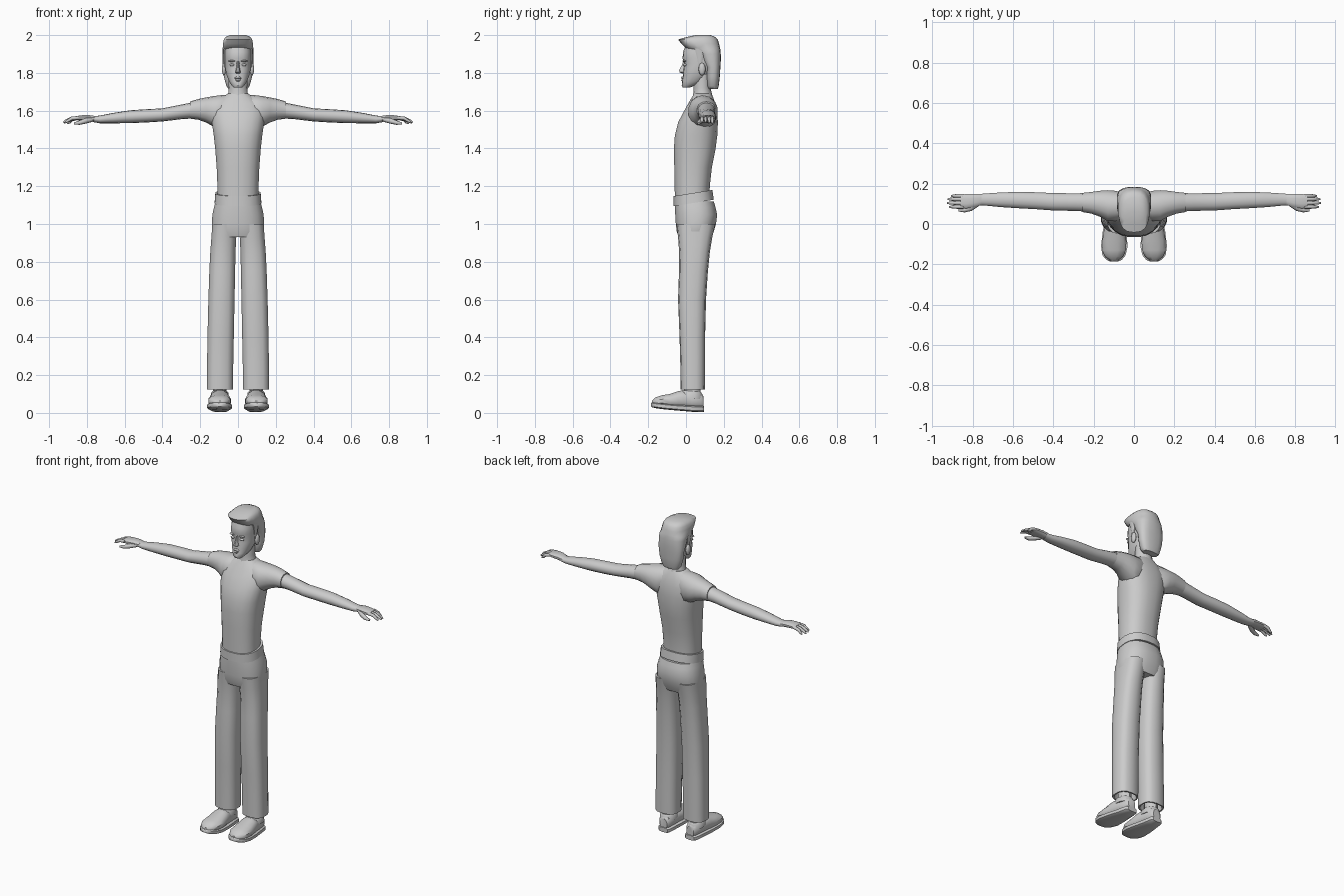
import bpy, bmesh, math
from mathutils import Vector

grey = bpy.data.materials.new("plain grey")
grey.diffuse_color = (0.6, 0.6, 0.6, 1)


def finish(name, bm, angle=40):
    bmesh.ops.recalc_face_normals(bm, faces=bm.faces)
    me = bpy.data.meshes.new(name)
    bm.to_mesh(me)
    bm.free()
    ob = bpy.data.objects.new(name, me)
    me.materials.append(grey)
    bpy.context.collection.objects.link(ob)
    bpy.ops.object.select_all(action='DESELECT')
    bpy.context.view_layer.objects.active = ob
    ob.select_set(True)
    bpy.ops.object.shade_smooth_by_angle(angle=math.radians(angle))
    return ob


def loft(name, axis, sections, n=14, power=2.4, side=1, tilt=0, angle=40):
    """Skin rounded sections (t, a0, a1, b0, b1) along an axis; side=-1 mirrors x."""
    bm = bmesh.new()
    rings = []
    for t, a0, a1, b0, b1 in sections:
        ring = []
        for i in range(n):
            th = 2 * math.pi * (i + 0.5) / n
            c, s = math.cos(th), math.sin(th)
            a = (a0 + a1) / 2 + (a1 - a0) / 2 * math.copysign(abs(c) ** (2 / power), c)
            b = (b0 + b1) / 2 + (b1 - b0) / 2 * math.copysign(abs(s) ** (2 / power), s)
            p = {'x': (t, a, b), 'y': (a, t, b), 'z': (a, b, t + tilt * b)}[axis]
            ring.append(bm.verts.new((p[0] * side, p[1], p[2])))
        rings.append(ring)
    for r, q in zip(rings, rings[1:]):
        for i in range(n):
            bm.faces.new((r[i], r[(i + 1) % n], q[(i + 1) % n], q[i]))
    bm.faces.new(rings[0])
    bm.faces.new(rings[-1])
    return finish(name, bm, angle)


def tube(name, points, radii, side, n=8):
    """Tapered limb through points, sections in the y-z plane turned to the path."""
    bm = bmesh.new()
    pts = [Vector(p) for p in points]
    rings = []
    for k, (p, r) in enumerate(zip(pts, radii)):
        d = (pts[min(k + 1, len(pts) - 1)] - pts[max(k - 1, 0)]).normalized()
        u = d.cross(Vector((0, 0, 1))).normalized()
        v = u.cross(d)
        ring = []
        for i in range(n):
            th = 2 * math.pi * i / n
            w = p + r * (math.cos(th) * u + math.sin(th) * v)
            ring.append(bm.verts.new((w.x * side, w.y, w.z)))
        rings.append(ring)
    for r, q in zip(rings, rings[1:]):
        for i in range(n):
            bm.faces.new((r[i], r[(i + 1) % n], q[(i + 1) % n], q[i]))
    bm.faces.new(rings[0])
    bm.faces.new(rings[-1])
    return finish(name, bm, 60)


def blob(name, centre, size):
    bm = bmesh.new()
    bmesh.ops.create_uvsphere(bm, u_segments=10, v_segments=6, radius=1)
    for v in bm.verts:
        v.co = Vector([c + s * k for c, s, k in zip(centre, size, v.co)])
    return finish(name, bm, 60)


def sym(rows):
    """(z, half width, y0, y1) to full sections."""
    return [(z, -w, w, a, b) for z, w, a, b in rows]


# Torso, belt and hips
loft("shirt", 'z', sym([(1.14, .11, -.06, .125), (1.2, .11, -.061, .127), (1.3, .114, -.063, .138),
     (1.4, .122, -.065, .158), (1.47, .13, -.06, .167), (1.54, .14, -.042, .17), (1.6, .145, -.01, .165),
     (1.64, .125, .012, .155), (1.67, .085, .03, .145), (1.69, .055, .042, .135)]), 20)
loft("belt", 'z', sym([(1.105, .115, -.055, .14), (1.105, .125, -.066, .148), (1.158, .121, -.066, .141),
     (1.158, .108, -.055, .125)]), 20, tilt=.16)
loft("trouser_hips", 'z', sym([(.93, .13, -.04, .135), (.96, .14, -.05, .148), (1.0, .14, -.055, .16),
     (1.05, .137, -.058, .166), (1.09, .128, -.06, .157), (1.12, .12, -.06, .148)]), 20)

# Neck, head and face
loft("neck", 'z', sym([(1.65, .07, .03, .15), (1.685, .054, .038, .138), (1.72, .05, .04, .13),
     (1.8, .052, .04, .13)]), 14, 2)
loft("head", 'z', sym([(1.722, .022, -.016, .02), (1.733, .034, -.023, .045), (1.755, .048, -.02, .10),
     (1.785, .06, -.016, .12), (1.82, .068, -.014, .15), (1.85, .07, -.01, .16), (1.875, .071, -.018, .16),
     (1.91, .071, -.016, .16), (1.95, .068, 0, .15)]), 18, 2.3)
loft("nose", 'z', sym([(1.797, .010, -.022, .01), (1.804, .016, -.037, .01), (1.815, .012, -.038, .01),
     (1.845, .007, -.021, .01), (1.865, .008, -.016, .01)]), 8, 2)
loft("upper_lip", 'z', sym([(1.768, .02, -.022, .01), (1.773, .021, -.026, .01), (1.782, .010, -.022, .01)]), 10, 2)
loft("lower_lip", 'z', sym([(1.755, .012, -.022, .01), (1.761, .017, -.026, .01), (1.767, .02, -.021, .01)]), 10, 2)
loft("hair", 'z', sym([(1.715, .05, .12, .168), (1.73, .062, .11, .173), (1.78, .076, .108, .179),
     (1.83, .082, .105, .182), (1.86, .084, .085, .184), (1.90, .084, .065, .184), (1.922, .084, .035, .182),
     (1.93, .082, .0, .181), (1.955, .08, -.025, .175), (1.977, .076, -.042, .168),
     (1.99, .066, .005, .155), (2.0, .045, .05, .13)]), 18, 2.6, angle=50)

for s, tag in ((1, "left"), (-1, "right")):
    blob(tag + "_eye", (s * .032, -.006, 1.842), (.013, .010, .007))
    blob(tag + "_brow", (s * .033, -.009, 1.863), (.019, .010, .005))
    blob(tag + "_ear", (s * .074, .085, 1.82), (.012, .019, .034))
    loft(tag + "_sideburn", 'z', [(1.83, .06, .074, .066, .08), (1.87, .06, .077, .06, .09),
         (1.93, .06, .08, .045, .1)], 8, 3, s)

    # Arm with sleeve, tapering to the wrist
    loft(tag + "_sleeve", 'x', [(.03, .04, .145, 1.55, 1.683), (.09, .012, .166, 1.5, 1.682),
         (.13, .012, .169, 1.515, 1.677), (.17, .035, .166, 1.538, 1.67), (.21, .05, .16, 1.552, 1.662),
         (.255, .058, .155, 1.558, 1.648), (.255, .064, .15, 1.562, 1.642)], 14, 2.2, s)
    loft(tag + "_arm", 'x', [(.22, .06, .154, 1.56, 1.648), (.3, .064, .153, 1.555, 1.632),
         (.4, .066, .154, 1.543, 1.612), (.48, .072, .158, 1.538, 1.608), (.57, .077, .16, 1.534, 1.602),
         (.66, .083, .157, 1.533, 1.588), (.73, .09, .152, 1.533, 1.574), (.77, .093, .149, 1.54, 1.571)],
         14, 2.1, s)

    # Hand
    loft(tag + "_palm", 'x', [(.755, .094, .149, 1.54, 1.572), (.79, .083, .15, 1.545, 1.577),
         (.83, .076, .149, 1.547, 1.576), (.86, .079, .147, 1.55, 1.571)], 12, 2.6, s)
    for k, (y, tip, drop) in enumerate(((.085, .915, 0), (.104, .925, 0), (.123, .922, .003), (.139, .905, .006))):
        tube(f"{tag}_finger_{k + 1}", [(.845, y, 1.562), (.88, y, 1.559 - drop),
             (tip - .012, y, 1.545 - drop), (tip, y, 1.537 - drop)], [.010, .0095, .0075, .004], s)
    tube(tag + "_thumb", [(.775, .10, 1.553), (.81, .078, 1.545), (.84, .068, 1.536), (.868, .068, 1.532)],
         [.013, .014, .011, .006], s)

    # Trouser leg with a hollow hem
    loft(tag + "_trouser_leg", 'z', [(.2, .045, .145, -.005, .08), (.125, .033, .157, -.019, .092),
         (.125, .025, .166, -.028, .1), (.25, .024, .165, -.03, .101), (.4, .021, .163, -.034, .101),
         (.6, .017, .158, -.042, .106), (.75, .014, .153, -.037, .116), (.85, .012, .148, -.036, .126),
         (.93, .008, .142, -.042, .139), (1.0, .006, .137, -.05, .155)], 14, 2.7, s)

    # Ankle and shoe
    loft(tag + "_ankle", 'z', [(.05, .06, .135, -.015, .08), (.2, .06, .135, -.005, .075)], 10, 2, s)
    loft(tag + "_shoe_sole", 'y', [(.096, .062, .122, .006, .035), (.085, .052, .134, .004, .038),
         (.03, .046, .143, .006, .04), (-.04, .036, .157, .012, .044), (-.11, .03, .165, .018, .05),
         (-.155, .04, .158, .024, .055), (-.178, .06, .137, .029, .056), (-.186, .08, .117, .034, .052)],
         10, 4, s)
    loft(tag + "_shoe_upper", 'y', [(.092, .068, .118, .02, .09), (.08, .057, .13, .02, .104),
         (.03, .052, .139, .02, .106), (-.01, .047, .146, .02, .122), (-.04, .042, .152, .02, .117),
         (-.085, .036, .159, .025, .101), (-.13, .038, .159, .03, .094), (-.162, .054, .145, .034, .082),
         (-.18, .078, .12, .04, .064)], 12, 2.3, s)
    loft(tag + "_shoe_collar", 'z', [(.08, .048, .145, -.035, .09), (.108, .05, .143, -.032, .088),
         (.118, .058, .135, -.022, .08)], 12, 2.2, s, tilt=-.1)
